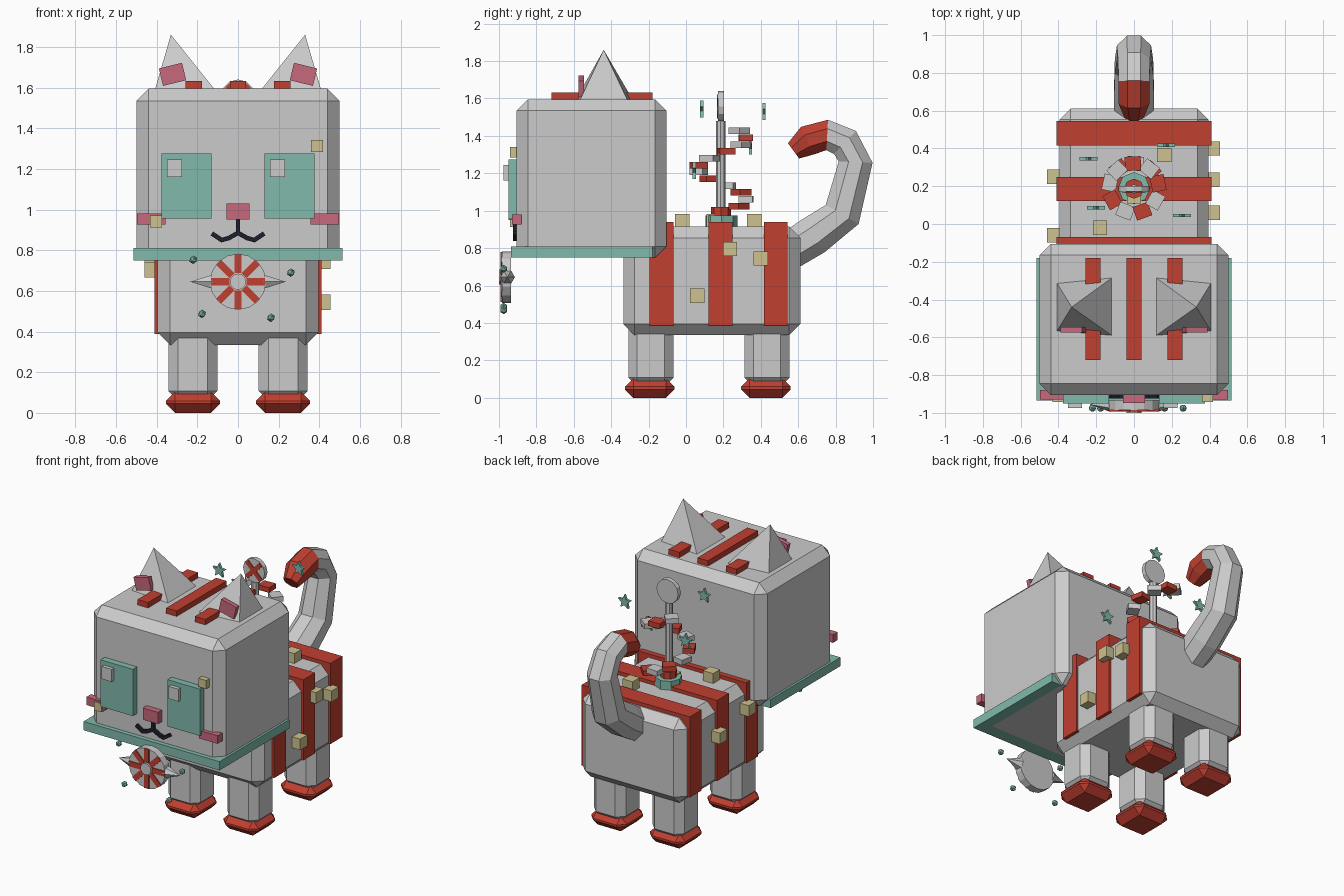
import bpy, bmesh
from math import pi, sin, cos, atan2, hypot
from mathutils import Matrix, Vector

cube = bpy.data.objects.get("Cube")
if cube:
    bpy.data.objects.remove(cube, do_unlink=True)


def material(name, rgb):
    m = bpy.data.materials.new(name)
    m.use_nodes = True
    m.diffuse_color = (*rgb, 1)
    m.node_tree.nodes["Principled BSDF"].inputs["Base Color"].default_value = (*rgb, 1)
    return m


GREY = material("light grey", (0.6, 0.6, 0.6))
RED = material("brick red", (0.53, 0.05, 0.03))
TEAL = material("soft teal", (0.22, 0.49, 0.41))
PINK = material("rose pink", (0.57, 0.14, 0.2))
KHAKI = material("pale khaki", (0.61, 0.54, 0.28))
DARK = material("near black", (0.013, 0.013, 0.025))


def finish(name, bm, mats, loc=(0, 0, 0), rot=(0, 0, 0)):
    bmesh.ops.recalc_face_normals(bm, faces=bm.faces[:])
    mesh = bpy.data.meshes.new(name)
    bm.to_mesh(mesh)
    bm.free()
    for m in mats:
        mesh.materials.append(m)
    ob = bpy.data.objects.new(name, mesh)
    ob.location, ob.rotation_euler = loc, rot
    bpy.context.collection.objects.link(ob)
    return ob


def box(name, loc, size, mat, bevel=0, rot=(0, 0, 0)):
    bm = bmesh.new()
    bmesh.ops.create_cube(bm, size=1)
    bmesh.ops.scale(bm, vec=size, verts=bm.verts[:])
    if bevel:
        bmesh.ops.bevel(bm, geom=bm.edges[:], offset=bevel, segments=1,
                        profile=0.5, affect='EDGES')
    return finish(name, bm, [mat], loc, rot)


def span(name, x, y, z, mat, bevel=0):
    """Box given by its low and high limit on each axis."""
    lims = (x, y, z)
    return box(name, [(a + b) / 2 for a, b in lims], [b - a for a, b in lims], mat, bevel)


def cone(name, loc, r1, r2, depth, sides, mat, rot=(0, 0, 0)):
    bm = bmesh.new()
    bmesh.ops.create_cone(bm, cap_ends=True, segments=sides, radius1=r1,
                          radius2=r2, depth=depth)
    return finish(name, bm, [mat], loc, rot)


def star(name, loc, r, thick):
    bm = bmesh.new()
    ring = []
    for i in range(10):
        a, d = pi / 2 + i * pi / 5, r if i % 2 == 0 else r * 0.45
        ring.append(bm.verts.new((d * cos(a), -thick / 2, d * sin(a))))
    face = bm.faces.new(ring)
    new = bmesh.ops.extrude_face_region(bm, geom=[face])["geom"]
    bmesh.ops.translate(bm, vec=(0, thick, 0),
                        verts=[v for v in new if isinstance(v, bmesh.types.BMVert)])
    return finish(name, bm, [TEAL], loc)


# Head, collar plate and head stripes
span("head", (-0.5, 0.5), (-0.905, -0.105), (0.75, 1.595), GREY, 0.06)
span("collar", (-0.515, 0.515), (-0.935, -0.18), (0.75, 0.81), TEAL)
for i, x in enumerate((-0.217, 0, 0.217)):
    span(f"head_stripe_{i}", (x - 0.04, x + 0.04), (-0.72, -0.18), (1.56, 1.632), RED)

# Ears: leaning pyramids with pink inner plates
for s, side in ((1, "left"), (-1, "right")):
    bm = bmesh.new()
    base = [bm.verts.new((s * x, y, 1.585)) for x, y in
            ((0.41, -0.31), (0.11, -0.28), (0.11, -0.595), (0.41, -0.57))]
    tip = bm.verts.new((s * 0.33, -0.44, 1.86))
    bm.faces.new(base)
    for i in range(4):
        bm.faces.new((base[i], base[(i + 1) % 4], tip))
    finish(f"{side}_ear", bm, [GREY])
    box(f"{side}_inner_ear", (s * 0.322, -0.56, 1.665), (0.117, 0.03, 0.088), PINK,
        rot=(0, s * 0.24, 0))

    # Eyes and cheeks
    box(f"{side}_eye", (s * 0.254, -0.92, 1.115), (0.245, 0.06, 0.32), TEAL)
    box(f"{side}_cheek", (s * 0.427, -0.905, 0.953), (0.14, 0.05, 0.055), PINK)

    # Mouth strokes
    pts = [(0, 0.885), (0.045, 0.86), (0.08, 0.85), (0.125, 0.88)]
    for i, ((x0, z0), (x1, z1)) in enumerate(zip(pts, pts[1:])):
        box(f"{side}_mouth_{i}", (s * (x0 + x1) / 2, -0.912, (z0 + z1) / 2),
            (hypot(x1 - x0, z1 - z0) + 0.008, 0.025, 0.022), DARK,
            rot=(0, -s * atan2(z1 - z0, x1 - x0), 0))

    # Spike on each side of the pendant
    cone(f"{side}_pendant_spike", (s * 0.18, -0.955, 0.645), 0.04, 0, 0.11, 6, GREY,
         (0, s * pi / 2, 0))

for name, x in (("left", 0.194), ("right", -0.312)):
    box(f"{name}_eye_glint", (x, -0.96, 1.203), (0.075, 0.03, 0.085), GREY)
box("nose", (0, -0.922, 0.99), (0.115, 0.052, 0.08), PINK)
box("mouth_stem", (0, -0.912, 0.92), (0.02, 0.025, 0.08), DARK)

# Pendant wheel with spokes, hub and beads
cone("pendant_disc", (0, -0.96, 0.645), 0.138, 0.138, 0.05, 16, GREY, (pi / 2, 0, 0))
for i in range(8):
    a = i * pi / 4
    box(f"pendant_spoke_{i}", (0.088 * cos(a), -0.987, 0.645 + 0.088 * sin(a)),
        (0.092, 0.009, 0.036), RED, rot=(0, -a, 0))
cone("pendant_hub", (0, -0.985, 0.645), 0.04, 0.04, 0.03, 12, GREY, (pi / 2, 0, 0))
for i, (x, z) in enumerate(((-0.22, 0.753), (0.26, 0.69), (-0.177, 0.487), (0.162, 0.468))):
    bm = bmesh.new()
    bmesh.ops.create_icosphere(bm, subdivisions=1, radius=0.021)
    finish(f"bead_{i}", bm, [TEAL], (x, -0.975, z))

# Body with wrapping bands
span("body", (-0.395, 0.395), (-0.335, 0.612), (0.335, 0.915), GREY, 0.06)
for i, y in enumerate((-0.132, 0.185, 0.48)):
    box(f"body_band_{i}", (0, y, 0.663), (0.82, 0.128, 0.552), RED)

# Legs and shoes
for s, side in ((1, "left"), (-1, "right")):
    for end, y in (("front", -0.188), ("back", 0.433)):
        box(f"{side}_{end}_leg", (s * 0.222, y, 0.24), (0.24, 0.24, 0.36), GREY, 0.047)
        box(f"{side}_{end}_shoe", (s * 0.222, y - 0.006, 0.052), (0.266, 0.266, 0.104),
            RED, 0.045)

# Tail: faceted tube that turns red at the tip
path = [(0.56, 0.79, 0.11), (0.68, 0.865, 0.115), (0.835, 0.98, 0.11), (0.907, 1.26, 0.098),
        (0.85, 1.365, 0.092), (0.755, 1.405, 0.088), (0.65, 1.375, 0.088), (0.575, 1.32, 0.055)]
bm = bmesh.new()
rings = []
for i, (y, z, r) in enumerate(path):
    a, b = path[max(i - 1, 0)], path[min(i + 1, len(path) - 1)]
    t = Vector((0, b[0] - a[0], b[1] - a[1])).normalized()
    n = Vector((0, -t.z, t.y))
    rings.append([bm.verts.new(Vector((0, y, z)) + n * r * cos(k * pi / 4 + pi / 8)
                               + Vector((r * sin(k * pi / 4 + pi / 8), 0, 0)))
                  for k in range(8)])
for i, (p, q) in enumerate(zip(rings, rings[1:])):
    for k in range(8):
        j = (k + 1) % 8
        bm.faces.new((p[k], p[j], q[j], q[k])).material_index = int(i >= 5)
bm.faces.new(rings[0])
bm.faces.new(rings[-1]).material_index = 1
finish("tail", bm, [GREY, RED])

# Pole on the back with base, foot and round sign
cone("pole_base", (0, 0.19, 0.945), 0.085, 0.085, 0.06, 8, TEAL)
cone("pole_foot", (0, 0.187, 0.99), 0.053, 0.053, 0.06, 8, RED)
cone("pole", (0, 0.185, 1.22), 0.025, 0.025, 0.52, 8, GREY)
cone("sign_disc", (0, 0.187, 1.558), 0.082, 0.082, 0.03, 12, GREY, (pi / 2, 0, 0))
for i, a in enumerate((pi / 4, -pi / 4)):
    box(f"sign_cross_{i}", (0, 0.17, 1.558), (0.15, 0.009, 0.03), RED, rot=(0, a, 0))

# Spiral steps, alternating in colour
for i in range(12):
    a = 0.8 + i * 0.71
    box(f"spiral_step_{i}", (0.13 * cos(a), 0.19 + 0.13 * sin(a), 1.025 + i * 0.0365),
        (0.075, 0.085, 0.035), GREY if i % 2 else RED, rot=(0, 0, a))

# Stars floating around the pole
for i, loc in enumerate(((-0.24, 0.345, 1.34), (-0.2, 0.085, 1.54),
                         (0.255, 0.045, 1.21), (0.17, 0.417, 1.525))):
    star(f"star_{i}", loc, 0.05, 0.018)

# Small blocks stuck on the body and head
blocks = [(0.418, 0.4, 0.745), (0.418, 0.06, 0.545), (0.415, 0.235, 0.795),
          (-0.422, 0.25, 0.705), (-0.422, -0.06, 0.775),
          (0.16, 0.365, 0.945), (-0.18, -0.02, 0.945), (0, 0.147, 0.945)]
for i, loc in enumerate(blocks):
    box(f"body_block_{i}", loc, (0.076, 0.076, 0.076), KHAKI)
for i, (x, z) in enumerate(((0.389, 1.313), (-0.403, 0.942))):
    box(f"face_block_{i}", (x, -0.913, z), (0.058, 0.058, 0.058), KHAKI)
